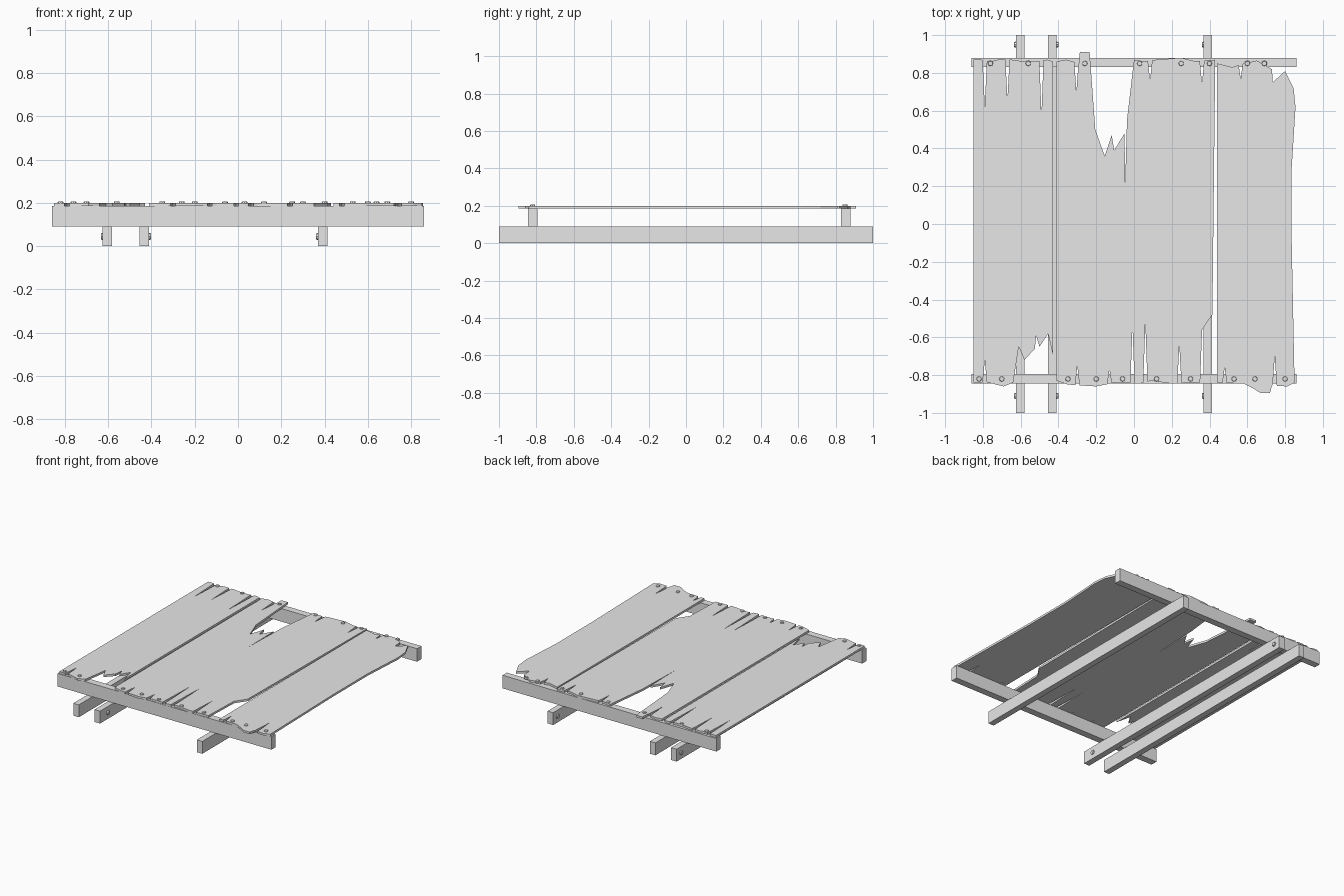
import bpy
import bmesh
import math
from mathutils import Matrix, Vector

default_cube = bpy.data.objects.get("Cube")
if default_cube:
    bpy.data.objects.remove(default_cube, do_unlink=True)

# One weathered grey for everything
grey = bpy.data.materials.new("weathered_grey")
grey.use_nodes = True
shade = (0.8, 0.8, 0.8, 1)
grey.diffuse_color = shade
grey.node_tree.nodes["Principled BSDF"].inputs["Base Color"].default_value = shade

BEAM_TOP = 0.185
PLANK_TOP = 0.2
RUNNER_TOP = 0.09


def finish(name, bm):
    """Turn a bmesh into a named, coloured object."""
    bmesh.ops.recalc_face_normals(bm, faces=bm.faces)
    mesh = bpy.data.meshes.new(name)
    bm.to_mesh(mesh)
    bm.free()
    mesh.materials.append(grey)
    obj = bpy.data.objects.new(name, mesh)
    bpy.context.collection.objects.link(obj)
    return obj


def box(name, low, high):
    low, high = Vector(low), Vector(high)
    bm = bmesh.new()
    placing = Matrix.Translation((low + high) / 2) @ Matrix.Diagonal((*(high - low), 1))
    bmesh.ops.create_cube(bm, size=1, matrix=placing)
    return finish(name, bm)


def stud(name, centre, radius, depth, turn=None):
    """Small tapered nail or bolt head, pointing up unless turned."""
    bm = bmesh.new()
    placing = Matrix.Translation(centre) @ (turn or Matrix.Identity(4))
    bmesh.ops.create_cone(bm, cap_ends=True, segments=8, radius1=radius,
                          radius2=radius * 0.8, depth=depth, matrix=placing)
    return finish(name, bm)


def height_at(edge, x):
    """Interpolate a plank end at x."""
    for (xa, ya), (xb, yb) in zip(edge, edge[1:]):
        if xa <= x <= xb:
            return ya + (yb - ya) * (x - xa) / (xb - xa)
    return edge[-1][1]


def split(edge, cracks, half=0.011):
    """Cut narrow V-shaped cracks into a plank end."""
    points = list(edge)
    for x, tip in cracks:
        points = [p for p in points if abs(p[0] - x) > half]
        points += [(x - half, height_at(edge, x - half)), (x, tip),
                   (x + half, height_at(edge, x + half))]
    return sorted(points)


def plank(name, back, back_cracks, front, front_cracks, side=()):
    """Extrude a plank from its ragged back and front ends."""
    outline = split(back, back_cracks) + list(side)
    outline += reversed(split(front, front_cracks))
    bm = bmesh.new()
    base = bm.faces.new([bm.verts.new((x, y, BEAM_TOP)) for x, y in outline])
    grown = bmesh.ops.extrude_face_region(bm, geom=[base], use_keep_orig=True)
    raised = [v for v in grown["geom"] if isinstance(v, bmesh.types.BMVert)]
    bmesh.ops.translate(bm, verts=raised, vec=(0, 0, PLANK_TOP - BEAM_TOP))
    caps = [f for f in bm.faces if len(f.verts) > 4]
    bmesh.ops.triangulate(bm, faces=caps, ngon_method='EAR_CLIP')
    return finish(name, bm)


# Cross beams under the plank ends
box("front_cross_beam", (-0.86, -0.845, RUNNER_TOP), (0.86, -0.795, BEAM_TOP))
box("back_cross_beam", (-0.86, 0.83, RUNNER_TOP), (0.86, 0.88, BEAM_TOP))

# Long ground runners, each with a bolt near both ends
runners = {"right_runner": (-0.603, -1), "inner_runner": (-0.432, 1), "left_runner": (0.391, -1)}
sideways = Matrix.Rotation(math.pi / 2, 4, 'Y')
for name, (x, facing) in runners.items():
    half = 0.022
    box(name, (x - half, -1, 0), (x + half, 1, RUNNER_TOP))
    for end, y in (("front", -0.91), ("back", 0.95)):
        stud(f"{name}_{end}_bolt", (x + facing * (half + 0.003), y, RUNNER_TOP / 2),
             0.017, 0.012, sideways if facing > 0 else sideways.inverted())

# Right plank with a broken front corner
plank("right_plank",
      [(-.85, .87), (-.81, .87), (-.76, .86), (-.72, .87), (-.65, .87),
       (-.58, .86), (-.52, .86), (-.46, .87), (-.43, .86)],
      [(-.79, .62), (-.67, .66), (-.49, .58)],
      [(-.85, -.84), (-.77, -.84), (-.69, -.86), (-.64, -.84), (-.61, -.65),
       (-.58, -.72), (-.525, -.66), (-.518, -.59), (-.5, -.65), (-.455, -.58),
       (-.43, -.69)],
      [(-.79, -.72)])

# Wide middle plank with a splintered hole at the back
plank("middle_plank",
      [(-.41, .86), (-.36, .87), (-.29, .85), (-.287, .91), (-.235, .91),
       (-.205, .5), (-.155, .36), (-.118, .47), (-.105, .39), (-.05, .48),
       (-.047, .2), (-.037, .55), (0, .87), (.06, .86), (.12, .87),
       (.25, .88), (.33, .86), (.43, .87)],
      [(-.305, .7), (.085, .76), (.36, .74)],
      [(-.41, -.83), (-.35, -.85), (-.2, -.86), (-.1, -.84), (.03, -.845),
       (.09, -.83), (.2, -.845), (.35, -.84), (.36, -.56), (.415, -.48)],
      [(-.3, -.75), (-.13, -.77), (-.008, -.54), (.06, -.52), (.24, -.64)])

# Left plank with a worn outer side
plank("left_plank",
      [(.44, .85), (.52, .83), (.58, .85), (.65, .865), (.73, .82),
       (.735, .75), (.8, .81), (.845, .72), (.855, .62)],
      [(.565, .77)],
      [(.44, -.84), (.58, -.845), (.63, -.87), (.67, -.895), (.72, -.895),
       (.73, -.855), (.81, -.86), (.85, -.84)],
      [(.48, -.76), (.745, -.7)],
      side=[(.835, .3), (.835, -.1)])

# Nail heads along both beams
nail_rows = {
    "front": (-0.82, (-.82, -.7, -.35, -.2, -.06, .12, .3, .53, .64, .8)),
    "back": (0.85, (-.76, -.56, -.26, .03, .25, .4, .6, .69)),
}
for row, (y, places) in nail_rows.items():
    for number, x in enumerate(places):
        stud(f"{row}_nail_{number}", (x, y, PLANK_TOP + 0.001), 0.015, 0.011)
